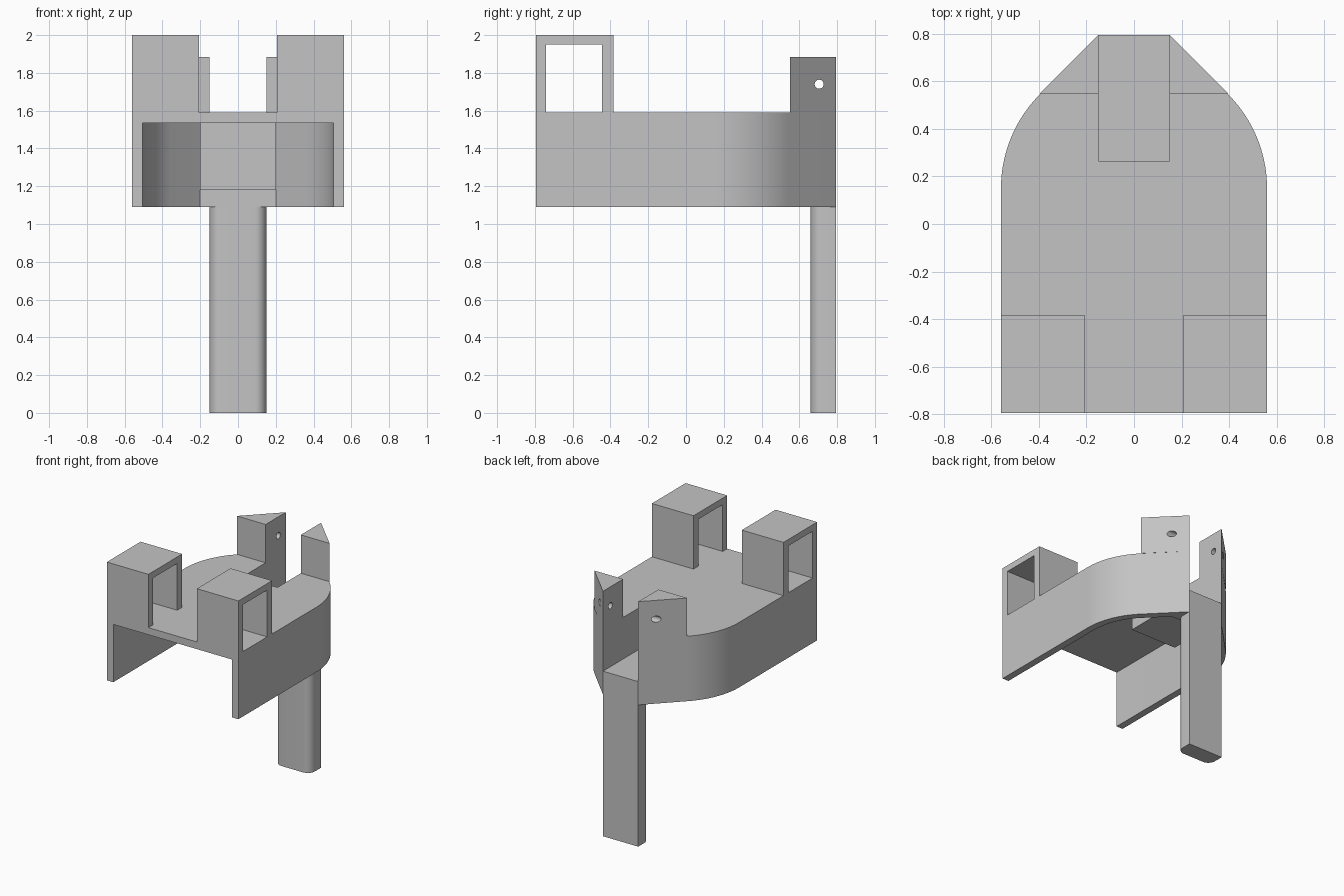
import bpy
import bmesh
from math import sin, cos, radians

cube = bpy.data.objects.get("Cube")
if cube:
    bpy.data.objects.remove(cube, do_unlink=True)

# Single plain grey
GREY = (0.55, 0.55, 0.55, 1)
grey = bpy.data.materials.new("matte grey")
grey.use_nodes = True
grey.diffuse_color = GREY
grey.node_tree.nodes["Principled BSDF"].inputs["Base Color"].default_value = GREY


def prism(name, outline, low, high, axis="z"):
    """Extrude a closed outline: (x, y) along z, or (y, z) along x."""
    bm = bmesh.new()
    place = (lambda a, b: (a, b, low)) if axis == "z" else (lambda a, b: (low, a, b))
    face = bm.faces.new([bm.verts.new(place(a, b)) for a, b in outline])
    new = bmesh.ops.extrude_face_region(bm, geom=[face])["geom"]
    depth = high - low
    bmesh.ops.translate(bm, verts=[g for g in new if isinstance(g, bmesh.types.BMVert)],
                        vec=(0, 0, depth) if axis == "z" else (depth, 0, 0))
    bmesh.ops.recalc_face_normals(bm, faces=bm.faces)
    mesh = bpy.data.meshes.new(name)
    bm.to_mesh(mesh)
    bm.free()
    mesh.materials.append(grey)
    obj = bpy.data.objects.new(name, mesh)
    bpy.context.collection.objects.link(obj)
    return obj


def rect(a0, a1, b0, b1):
    return [(a0, b0), (a1, b0), (a1, b1), (a0, b1)]


def select(obj):
    bpy.ops.object.select_all(action="DESELECT")
    obj.select_set(True)
    bpy.context.view_layer.objects.active = obj


def combine(obj, other, operation):
    """Apply a boolean and discard the helper."""
    mod = obj.modifiers.new(operation, "BOOLEAN")
    mod.operation, mod.solver, mod.object = operation, "EXACT", other
    select(obj)
    bpy.ops.object.modifier_apply(modifier=mod.name)
    bpy.data.objects.remove(other, do_unlink=True)


def smooth(obj):
    select(obj)
    bpy.ops.object.shade_smooth_by_angle(angle=radians(30))


def hull(radius, front, tip):
    """Straight sides, 45 degree arcs, then diagonals to a flat tip."""
    half = [(radius, front)]
    for i in range(17):
        t = radians(45 * i / 16)
        half.append((radius * cos(t), 0.15 + radius * sin(t)))
    half.append(tip)
    return half + [(-x, y) for x, y in reversed(half)]


FRONT, BACK = -0.795, 0.795
BASE, DECK = 1.09, 1.59

# Hollow housing, open at the front and underneath
housing = prism("housing", hull(0.56, FRONT, (0.15, BACK)), BASE, DECK)
cavity = prism("cavity_cutter", hull(0.505, FRONT - 0.2, (0.2, 0.66)), 0.9, 1.535)
combine(housing, cavity, "DIFFERENCE")

# Rear channel: a tub hung under the deck, open above and behind
tub = prism("channel_tub", rect(-0.2, 0.2, 0.215, 0.7), 1.18, 1.56)
combine(housing, tub, "UNION")
slot = prism("slot_cutter", rect(-0.15, 0.15, 0.265, 1), 1.27, 2.2)
combine(housing, slot, "DIFFERENCE")
smooth(housing)

# Rear post with rounded front corners
R = 0.06
corner = [(0.15 - R + R * cos(t), 0.66 + R - R * sin(t))
          for t in (radians(90 * i / 10) for i in range(11))]
post_side = [(0.15, BACK)] + corner
post = prism("rear_post", post_side + [(-x, y) for x, y in reversed(post_side)], 0, BASE)
smooth(post)

for side, s in (("left", 1), ("right", -1)):
    # Triangular fin with a cross hole
    fin = prism(side + "_rear_fin",
                [(s * 0.15, 0.55), (s * 0.395, 0.55), (s * 0.15, BACK)], DECK, 1.885)
    ring = [(0.705 + 0.024 * cos(t), 1.74 + 0.024 * sin(t))
            for t in (radians(15 * i) for i in range(24))]
    combine(fin, prism("hole_cutter", ring, -0.7, 0.7, "x"), "DIFFERENCE")
    smooth(fin)

    # Front arch: two uprights and a top, open sideways
    arch = [(FRONT, DECK), (-0.74, DECK), (-0.74, 1.95), (-0.445, 1.95),
            (-0.445, DECK), (-0.385, DECK), (-0.385, 2), (FRONT, 2)]
    x0, x1 = sorted((s * 0.206, s * 0.56))
    prism(side + "_front_arch", arch, x0, x1, "x")
